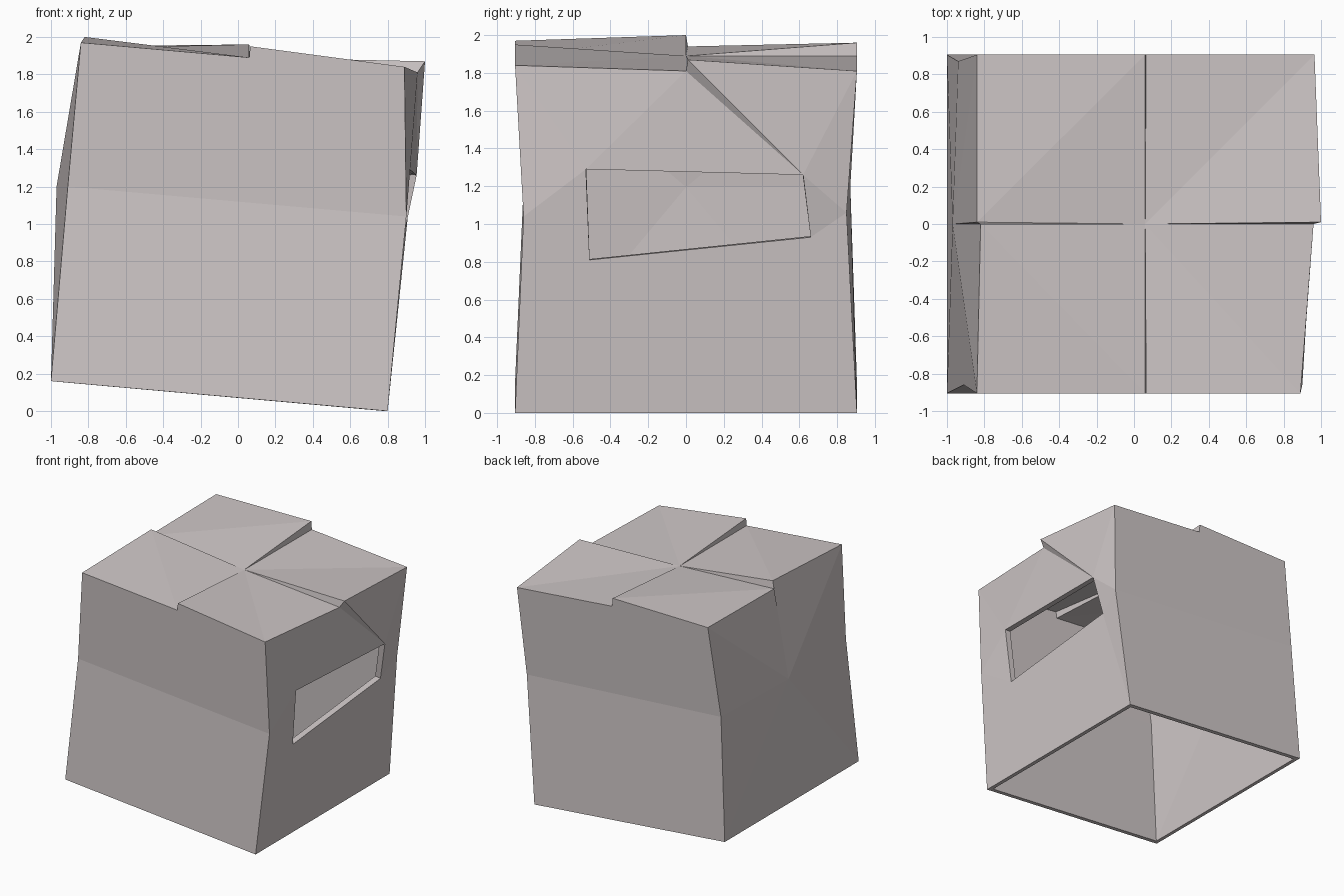
import bpy
import bmesh

if "Cube" in bpy.data.objects:
    bpy.data.objects.remove(bpy.data.objects["Cube"], do_unlink=True)

# Single pale grey card colour
card = bpy.data.materials.new("pale_grey_card")
card.use_nodes = True
GREY = (0.62, 0.57, 0.57, 1)
card.diffuse_color = GREY
card.node_tree.nodes["Principled BSDF"].inputs["Base Color"].default_value = GREY

# Corner names: f/b = front/back, l/r = low-x/high-x side
points = {
    # open bottom rim
    "base_fl": (-1, -.905, .16), "base_fr": (.8, -.905, 0),
    "base_br": (.8, .905, 0), "base_bl": (-1, .905, .16),
    # pinched waist
    "mid_fl": (-.91, -.86, 1.2), "mid_fr": (.9, -.86, 1.04),
    "mid_br": (.91, .85, 1.06), "mid_bl": (-.94, .87, 1.2),
    "mid_l": (-.97, 0, 1.2),
    # top corners
    "top_fl": (-.84, -.905, 1.97), "top_fr": (.89, -.905, 1.84),
    "top_br": (.965, .905, 1.81), "top_bl": (-.84, .905, 1.95),
    # flap edges: each side's middle has a raised and a tucked end
    "front_up": (.065, -.905, 1.95), "front_down": (.06, -.905, 1.89),
    "right_up": (1, .01, 1.87), "right_down": (.96, 0, 1.81),
    "back_up": (.06, .905, 1.96), "back_down": (.065, .905, 1.89),
    "left_up": (-.82, 0, 2), "left_down": (-.84, .01, 1.94),
    "centre": (.06, 0, 1.89),
    # hand hole
    "hole_bf": (.875, -.51, .81), "hole_bb": (.885, .66, .93),
    "hole_tb": (.955, .62, 1.26), "hole_tf": (.92, -.53, 1.29),
}

bm = bmesh.new()
v = {name: bm.verts.new(co) for name, co in points.items()}


def faces(*rows):
    for row in rows:
        bm.faces.new([v[name] for name in row.split()])


def fan(hub, rim):
    rim = rim.split()
    for a, b in zip(rim, rim[1:]):
        faces(f"{hub} {a} {b}")


# Front and back walls, creased at the waist
faces("base_fl base_fr mid_fr mid_fl",
      "mid_fl mid_fr top_fr front_up front_down top_fl",
      "base_br base_bl mid_bl mid_br",
      "mid_br mid_bl top_bl back_up back_down top_br")

# Dented plain side wall
fan("mid_l", "base_bl base_fl mid_fl top_fl left_up left_down top_bl mid_bl base_bl")

# Side wall with the hand hole
faces("base_fr base_br hole_bb hole_bf",
      "base_br mid_br hole_bb", "mid_br hole_tb hole_bb",
      "mid_br top_br hole_tb", "top_br right_up hole_tb",
      "right_up right_down hole_tb", "right_down hole_tf hole_tb",
      "right_down top_fr hole_tf", "top_fr mid_fr hole_tf",
      "mid_fr hole_bf hole_tf", "mid_fr base_fr hole_bf")

# Four interleaved top flaps
faces("centre left_up front_down", "left_up top_fl front_down",
      "centre back_up left_down", "left_down back_up top_bl",
      "centre front_up top_fr", "centre top_fr right_down",
      "centre right_up top_br", "centre top_br back_down")

# Upright steps between neighbouring flaps
for side in ("front", "right", "back", "left"):
    faces(f"centre {side}_down {side}_up")

bmesh.ops.recalc_face_normals(bm, faces=bm.faces[:])
mesh = bpy.data.meshes.new("card_box")
bm.to_mesh(mesh)
bm.free()
mesh.materials.append(card)
box = bpy.data.objects.new("card_box", mesh)
bpy.context.collection.objects.link(box)

# Card thickness, growing inwards
shell = box.modifiers.new("thickness", "SOLIDIFY")
shell.thickness = 0.05
shell.offset = -1
